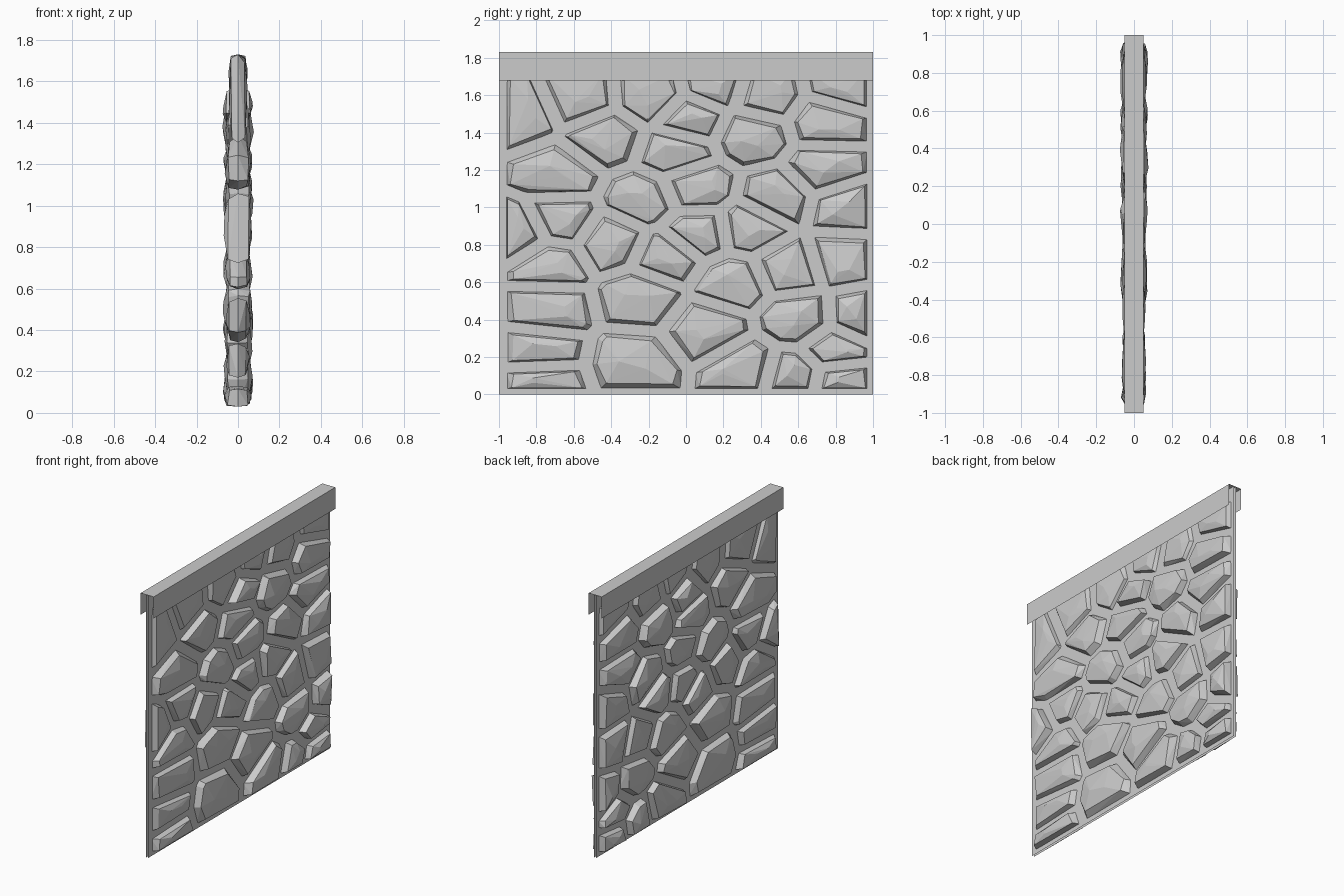
import bpy
import bmesh
import random
from mathutils import Vector

random.seed(4)
if "Cube" in bpy.data.objects:
    bpy.data.objects.remove(bpy.data.objects["Cube"], do_unlink=True)

# Single stone colour
COLOUR = (.6, .6, .6, 1)
grey = bpy.data.materials.new("stone_grey")
grey.use_nodes = True
grey.diffuse_color = COLOUR
grey.node_tree.nodes["Principled BSDF"].inputs["Base Color"].default_value = COLOUR

SHEET, CAP = .008, .05      # half thicknesses
BASE, TOP = 1.68, 1.83      # lower and upper edge of the cap
SQUASH = 1.3                # how much wider than tall the stones tend to be
JOINT = .035                # half width of a mortar joint


def finish(bm, name):
    mesh = bpy.data.meshes.new(name)
    bm.to_mesh(mesh)
    bm.free()
    mesh.materials.append(grey)
    obj = bpy.data.objects.new(name, mesh)
    bpy.context.collection.objects.link(obj)


def strip(name, section):
    """Open sheet: an x-z section swept along the whole wall length."""
    bm = bmesh.new()
    rows = [[bm.verts.new((x, y, z)) for y in (-1, 1)] for x, z in section]
    for a, b in zip(rows, rows[1:]):
        bm.faces.new((a[0], b[0], b[1], a[1]))
    finish(bm, name)


def outline(seed, others):
    """Rim of one stone: the region nearest its seed, less the joints."""
    bm = bmesh.new()
    corners = [(-.96, .03), (.97, .03), (.97, BASE + CAP), (-.96, BASE + CAP)]
    bm.faces.new([bm.verts.new((0, y, z * SQUASH)) for y, z in corners])
    for other in others:
        away = (other - seed).normalized()
        bmesh.ops.bisect_plane(
            bm, geom=bm.verts[:] + bm.edges[:] + bm.faces[:],
            plane_co=(seed + other) / 2 - away * JOINT,
            plane_no=away, clear_outer=True)
    bm.faces.ensure_lookup_table()
    rim = [Vector((0, v.co.y, v.co.z / SQUASH)) for v in bm.faces[0].verts]
    bm.free()
    return rim


def stone(name, rim, depth):
    """Faceted stone through the wall: rim, raised shoulder and short ridge."""
    bm = bmesh.new()
    centre = sum(rim, Vector()) / len(rim)
    for p in rim:
        bm.verts.new(p)
    for side in (-1, 1):
        for p in rim:
            q = centre.lerp(p, random.uniform(.8, .92))
            q.x = side * depth * random.uniform(.6, .8)
            bm.verts.new(q)
        for p in random.sample(rim, 2):
            q = centre.lerp(p, .3)
            q.x = side * depth * random.uniform(.9, 1)
            bm.verts.new(q)
    bmesh.ops.convex_hull(bm, input=bm.verts)
    loose = [v for v in bm.verts if not v.link_faces]
    bmesh.ops.delete(bm, geom=loose, context='VERTS')
    bmesh.ops.recalc_face_normals(bm, faces=bm.faces)
    finish(bm, name)


# Thin mortar sheets and the open channel that caps them
strip("mortar_left", [(SHEET, 0), (SHEET, TOP)])
strip("mortar_right", [(-SHEET, TOP), (-SHEET, 0)])
strip("cap_channel", [(CAP, BASE), (CAP, TOP), (-CAP, TOP), (-CAP, BASE)])

# Stone centres (y, z), course by course
COURSES = {
    "top": [(-.88, 1.5), (-.58, 1.58), (-.18, 1.6), (.15, 1.65), (.43, 1.6), (.84, 1.65)],
    "upper": [(-.44, 1.37), (.03, 1.48), (.35, 1.39), (.75, 1.46),
              (-.05, 1.29), (-.68, 1.18), (.74, 1.2)],
    "middle": [(-.23, 1.04), (.05, 1.11), (.49, 1.05), (.85, 1), (-.9, .86),
               (-.67, .93), (-.4, .82), (.06, .86), (.35, .89)],
    "lower": [(-.1, .74), (.55, .68), (.83, .73), (-.73, .7), (-.74, .45),
              (-.24, .52), (.25, .6), (.12, .35), (.61, .4), (.93, .41)],
    "bottom": [(-.78, .23), (-.77, .07), (-.28, .17), (.32, .14),
               (.57, .1), (.8, .24), (.83, .07)],
}
seeds = [Vector((0, y, z * SQUASH)) for row in COURSES.values() for y, z in row]
numbered = iter(seeds)
for course, row in COURSES.items():
    for i in range(len(row)):
        seed = next(numbered)
        rim = outline(seed, [s for s in seeds if s is not seed])
        depth = .046 if course == "top" else random.uniform(.055, .078)
        stone(f"{course}_stone_{i + 1}", rim, depth)
